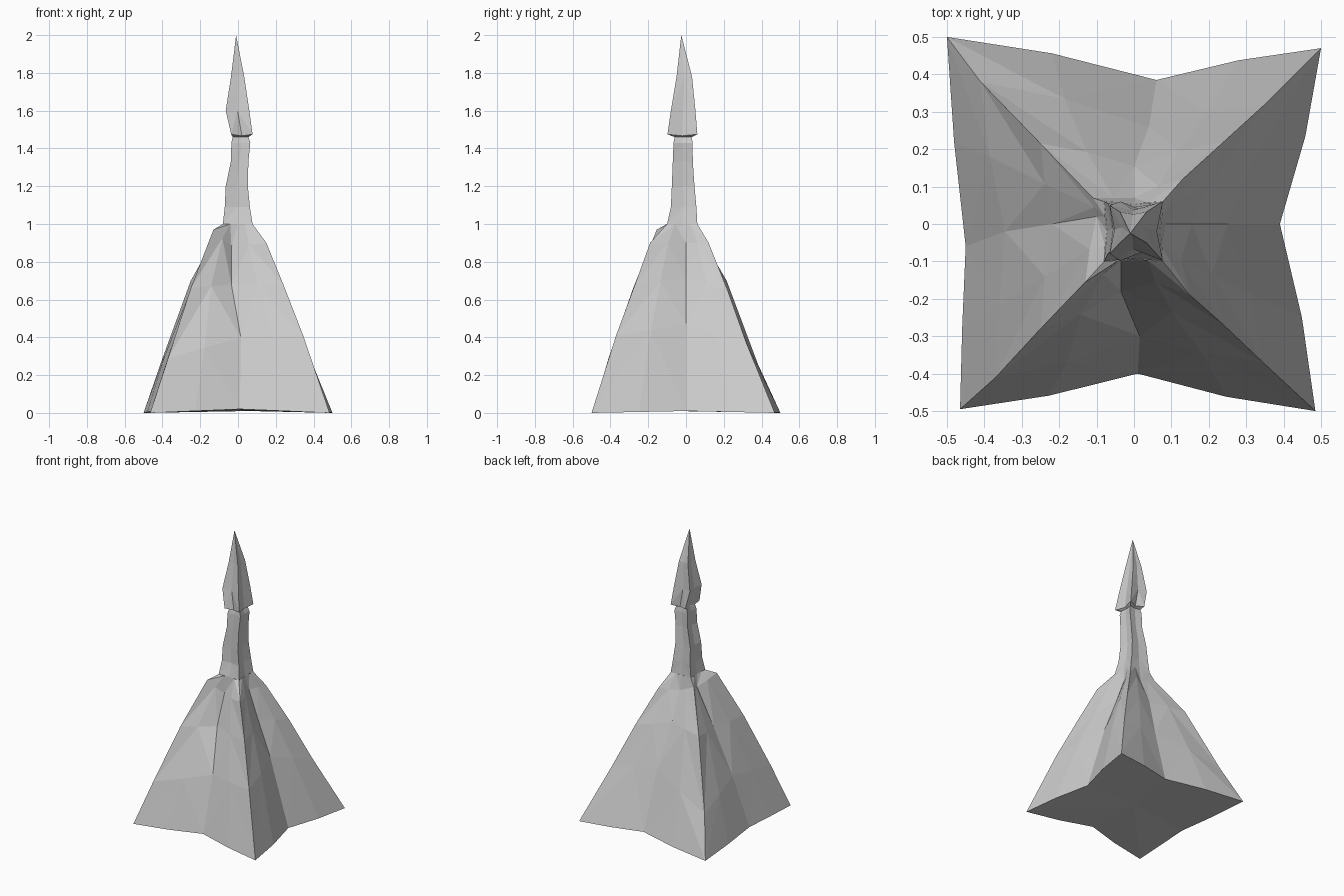
import bpy, bmesh

if "Cube" in bpy.data.objects:
    bpy.data.objects.remove(bpy.data.objects["Cube"])


def loft(name, rings, tip=None, cap_bottom=False):
    """Skin a stack of equal-length rings with flat triangles."""
    bm = bmesh.new()
    vr = [[bm.verts.new(p) for p in ring] for ring in rings]
    n = len(rings[0])
    for a, b in zip(vr, vr[1:]):
        for i in range(n):
            j = (i + 1) % n
            # alternate the diagonals so facets mirror about each column
            if i % 2 == 0:
                bm.faces.new((a[i], a[j], b[j]))
                bm.faces.new((a[i], b[j], b[i]))
            else:
                bm.faces.new((a[i], a[j], b[i]))
                bm.faces.new((a[j], b[j], b[i]))
    if tip:
        t = bm.verts.new(tip)
        for i in range(n):
            bm.faces.new((vr[-1][i], vr[-1][(i + 1) % n], t))
    if cap_bottom:
        c = bm.verts.new((0, 0, 0.015))
        for i in range(n):
            bm.faces.new((vr[0][(i + 1) % n], vr[0][i], c))
    bmesh.ops.recalc_face_normals(bm, faces=bm.faces)
    me = bpy.data.meshes.new(name)
    bm.to_mesh(me)
    bm.free()
    ob = bpy.data.objects.new(name, me)
    bpy.context.collection.objects.link(ob)
    return ob


def square_ring(x0, x1, y0, y1, z, pinch=0.8, skew=0.0):
    """Eight points: four corners with pinched-in sides between them."""
    cx, cy = (x0 + x1) / 2, (y0 + y1) / 2
    rx, ry = (x1 - x0) / 2, (y1 - y0) / 2
    return [(x1, y0, z), (cx + rx * pinch, cy, z - skew),
            (x1, y1, z), (cx, cy + ry * pinch, z - skew),
            (x0, y1, z), (cx - rx * pinch, cy, z - skew),
            (x0, y0, z), (cx, cy - ry * pinch, z - skew)]


def bowed(ring):
    """Insert a point between each ridge and valley so the walls bow outwards."""
    out = []
    for i, p in enumerate(ring):
        q = ring[(i + 1) % 8]
        ridge, valley = (p, q) if i % 2 == 0 else (q, p)
        side = i // 2                      # right, back, left, front
        axis = 0 if side % 2 == 0 else 1   # outward axis of this side
        mid = [(a + b) / 2 for a, b in zip(ridge, valley)]
        mid[axis] = .62 * ridge[axis] + .38 * valley[axis]
        out += [p, tuple(mid)]
    return out


# Flared skirt: ridge and valley columns read from the ground up
columns = [
    [(.485, -.50, 0), (.345, -.37, .41), (.24, -.27, .68), (.15, -.19, .90)],   # front right ridge
    [(.39, 0, .01), (.25, 0, .47), (.155, 0, .71), (.085, 0, .90)],             # right valley
    [(.50, .47, 0), (.35, .32, .37), (.24, .22, .65), (.13, .12, .90)],         # back right ridge
    [(.06, .385, .01), (.04, .26, .42), (0, .155, .71), (0, .07, .90)],         # back valley
    [(-.50, .50, 0), (-.41, .38, .26), (-.25, .215, .70), (-.11, .07, .95)],    # back left ridge
    [(-.45, -.06, .01), (-.345, -.02, .36), (-.22, 0, .66), (-.10, .02, .93)],  # left valley
    [(-.465, -.495, 0), (-.37, -.41, .29), (-.25, -.28, .66), (-.13, -.155, .97)],  # front left ridge
    [(.01, -.40, .02), (.015, -.30, .40), (-.035, -.18, .68), (-.035, -.10, .88)],  # front fold
]
neck = square_ring(-.08, .077, -.10, .06, 1.0, 0.9)
loft("skirt", [bowed(r) for r in zip(*columns)] + [bowed(neck)], cap_bottom=True)

# Slender shaft
loft("shaft", [
    neck,
    square_ring(-.07, .063, -.08, .055, 1.09, .85),
    square_ring(-.065, .052, -.075, .045, 1.20, .85),
    square_ring(-.038, .055, -.07, .036, 1.33, .85),
    square_ring(-.035, .065, -.066, .035, 1.43, .85),
    square_ring(-.028, .055, -.06, .03, 1.46, .85),
])

# Spear-shaped finial
loft("finial", [
    square_ring(-.028, .055, -.06, .03, 1.46, .85),
    square_ring(-.036, .077, -.098, .06, 1.475, .72, .008),
    square_ring(-.065, .06, -.08, .05, 1.60, .8),
    square_ring(-.037, .033, -.05, .032, 1.78, .85),
], tip=(-.01, -.025, 2.0))
